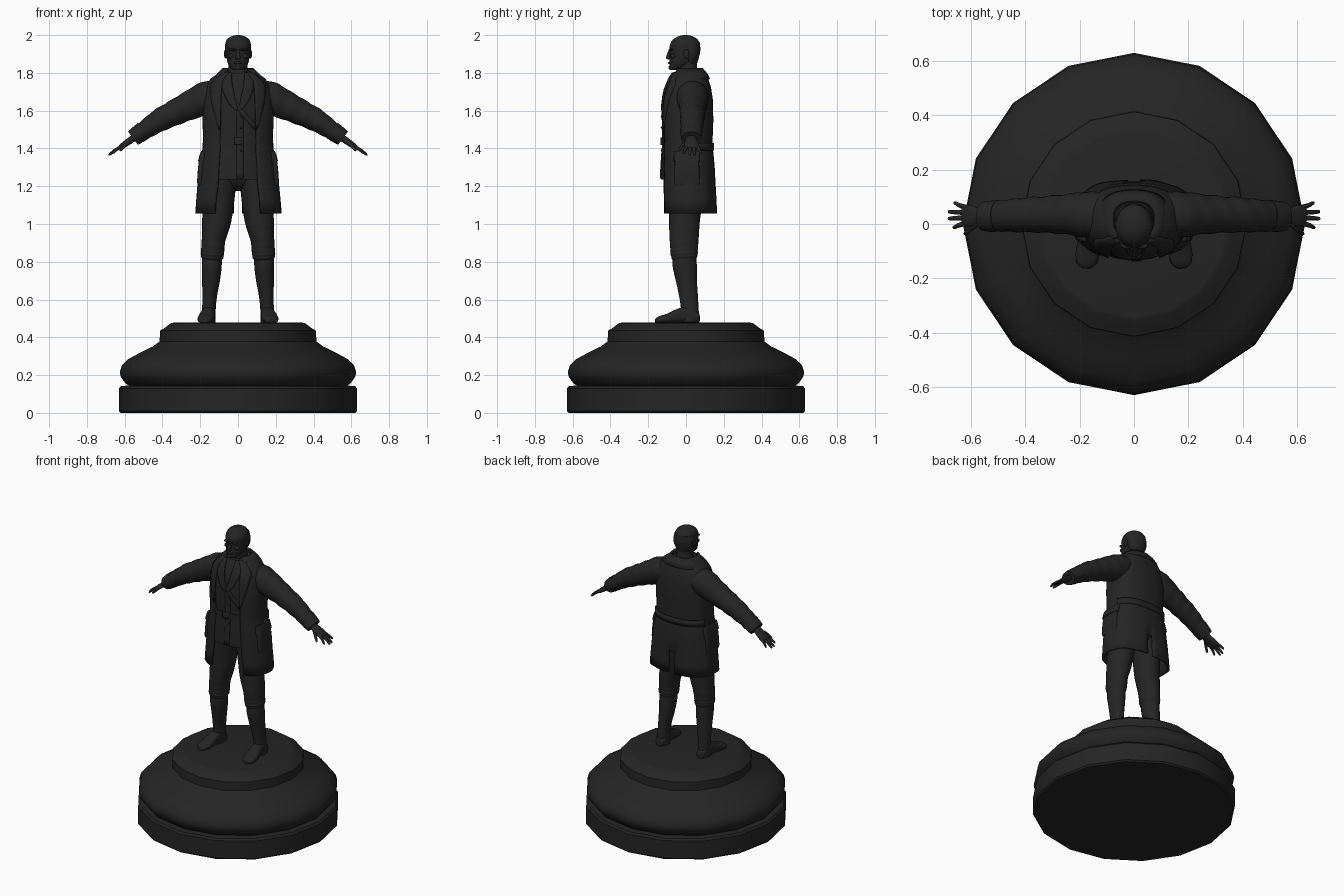
import bpy, bmesh, math
from mathutils import Vector

N = 2.5  # roundness of the body cross-sections
mat = bpy.data.materials.new("dark_bronze")
mat.diffuse_color = (0.018, 0.018, 0.018, 1)


def make(name, verts, faces, mirror=False, thick=0, angle=40):
    me = bpy.data.meshes.new(name)
    me.from_pydata([tuple(v) for v in verts], [], faces)
    bm = bmesh.new()
    bm.from_mesh(me)
    bmesh.ops.recalc_face_normals(bm, faces=bm.faces)
    bm.to_mesh(me)
    bm.free()
    me.materials.append(mat)
    ob = bpy.data.objects.new(name, me)
    bpy.context.collection.objects.link(ob)
    bpy.ops.object.select_all(action='DESELECT')
    ob.select_set(True)
    bpy.context.view_layer.objects.active = ob
    bpy.ops.object.shade_smooth_by_angle(angle=math.radians(angle))
    if thick:
        m = ob.modifiers.new("thickness", 'SOLIDIFY')
        m.thickness, m.offset = thick, 0
    if mirror:
        ob.modifiers.new("mirror", 'MIRROR')
    return ob


def spline(rows, sub):
    """Catmull-Rom through rows of numbers"""
    out = []
    for i in range(len(rows) - 1):
        p = [rows[max(i - 1, 0)], rows[i], rows[i + 1], rows[min(i + 2, len(rows) - 1)]]
        for k in range(sub):
            t = k / sub
            out.append(tuple(0.5 * (2 * b + (c - a) * t + (2 * a - 5 * b + 4 * c - d) * t * t
                             + (3 * b - a - 3 * c + d) * t ** 3) for a, b, c, d in zip(*p)))
    return out + [tuple(rows[-1])]


def power(v, n):
    return math.copysign(abs(v) ** (2 / n), v)


def loft(name, rows, mirror=True, seg=24, sub=3, ref=(0, 1, 0), n=2.0, wrinkle=None):
    """Closed tube through (x, y, z, half-width, half-depth) rows"""
    rows = spline(rows, sub)
    v, f, ref = [], [], Vector(ref)
    for i, (x, y, z, ru, rv) in enumerate(rows):
        a, b = rows[max(i - 1, 0)], rows[min(i + 1, len(rows) - 1)]
        u = ref.cross(Vector(b[:3]) - Vector(a[:3])).normalized()
        for k in range(seg):
            t = 2 * math.pi * k / seg
            w = 1 + (wrinkle(i / (len(rows) - 1), t) if wrinkle else 0)
            v.append(Vector((x, y, z)) + u * ru * w * power(math.cos(t), n) + ref * rv * w * power(math.sin(t), n))
    for i in range(len(rows) - 1):
        for k in range(seg):
            j = (k + 1) % seg
            f.append((i * seg + k, i * seg + j, (i + 1) * seg + j, (i + 1) * seg + k))
    f += [tuple(range(seg)), tuple(range(len(v) - seg, len(v)))]
    return make(name, v, f, mirror)


def body(name, rows, grow=0, **kw):
    """Closed loft from (z, half-width, front y, back y) rows"""
    return loft(name, [(0, (a + b) / 2, z, rx + grow, (b - a) / 2 + grow) for z, rx, a, b in rows],
                mirror=False, seg=40, **kw)


def section(rows, z):
    z = min(max(z, rows[0][0]), rows[-1][0])
    for a, b in zip(rows, rows[1:]):
        if z <= b[0]:
            t = (z - a[0]) / (b[0] - a[0])
            return [p + (q - p) * t for p, q in zip(a, b)]


def panel(name, rows, pairs, off=0.008, mirror=False, thick=0.01, sub=3):
    """Flat cloth piece between two (x, z) edges, laid on the front of a body"""
    v, f, w = [], [], 5
    pts = spline([a + b for a, b in pairs], sub)
    for x0, z0, x1, z1 in pts:
        for k in range(w):
            x, z = x0 + (x1 - x0) * k / (w - 1), z0 + (z1 - z0) * k / (w - 1)
            _, rx, a, b = section(rows, z)[:4]
            q = min(abs(x) / rx, 0.97)
            v.append((x, (a + b) / 2 - (b - a) / 2 * (1 - q ** N) ** (1 / N) - off, z))
    for i in range(len(pts) - 1):
        for k in range(w - 1):
            f.append((i * w + k, i * w + k + 1, (i + 1) * w + k + 1, (i + 1) * w + k))
    return make(name, v, f, mirror, thick)


def shell(name, rows, start=None, grow=0, slit=0, thick=0.014, cols=49):
    """Open cloth wrap; the front gap is the fifth number of each row"""
    v, f = [], []
    for z, rx, a, b, gap in rows:
        t0 = start or math.asin((gap / rx) ** (N / 2))
        for k in range(cols + 1):
            t = t0 + (2 * math.pi - 2 * t0) * k / cols
            fold = 1 + 0.012 * math.sin(9 * t) * max(0, (1.4 - z) / 0.34)
            v.append(((rx + grow) * fold * power(math.sin(t), N),
                      (a + b) / 2 - ((b - a) / 2 + grow) * fold * power(math.cos(t), N), z))
    for i in range(len(rows) - 1):
        for k in range(cols):
            if k == cols // 2 and rows[i + 1][0] < slit:
                continue
            j = i * (cols + 1) + k
            f.append((j, j + 1, j + cols + 2, j + cols + 1))
    return make(name, v, f, thick=thick)


def blob(name, loc, size, mirror=True):
    x, y, z = loc
    rows = [(x, y, z + size[2] * math.sin(a), size[0] * math.cos(a), size[1] * math.cos(a))
            for a in [math.radians(d) for d in range(-85, 86, 17)]]
    return loft(name, rows, mirror, seg=14, sub=1)


def turned(name, prof, sides=16):
    v = [(r * math.sin(2 * math.pi * k / sides), r * math.cos(2 * math.pi * k / sides), z)
         for r, z in prof for k in range(sides)]
    f = [(i * sides + k, i * sides + (k + 1) % sides, (i + 1) * sides + (k + 1) % sides, (i + 1) * sides + k)
         for i in range(len(prof) - 1) for k in range(sides)]
    f += [tuple(range(sides)), tuple(range(len(v) - sides, len(v)))]
    return make(name, v, f, angle=35)


# Pedestal
turned("plinth_foot", [(.62, 0), (.63, .01), (.63, .13), (.62, .142), (.57, .145)])
turned("plinth_body", [(.57, .14), (.595, .155), (.62, .19), (.626, .215), (.615, .25), (.58, .285), (.52, .318),
                       (.45, .352), (.415, .378), (.413, .435), (.395, .445), (.355, .475), (.34, .478)])

# Legs, boots and feet
loft("trouser_leg", [(.085, 0, 1.27, .08, .1), (.1, 0, 1.14, .082, .092), (.113, -.008, 1.02, .077, .082),
                     (.129, -.01, .92, .063, .077), (.134, -.01, .86, .061, .073), (.136, -.01, .83, .06, .07),
                     (.138, -.008, .80, .048, .058)], sub=7,
     wrinkle=lambda s, t: .03 * max(0, s - .4) / .6 * math.sin(60 * s + 2 * math.sin(t)))
loft("boot_shaft", [(.138, -.008, .815, .053, .062), (.139, -.006, .77, .052, .064), (.143, .002, .70, .047, .056),
                    (.15, .013, .62, .039, .05), (.154, .02, .55, .036, .047), (.158, .02, .48, .038, .05)],
     wrinkle=lambda s, t: .025 * max(0, s - .5) * math.sin(45 * s + 2 * math.cos(t)))
loft("boot_foot", [(.155, .072, .50, .022, .022), (.155, .06, .505, .032, .03), (.157, .01, .52, .036, .044),
                   (.163, -.05, .512, .039, .037), (.17, -.10, .50, .044, .025), (.176, -.145, .493, .036, .018),
                   (.178, -.163, .488, .014, .01)], ref=(0, 0, 1), n=2.4)
blob("seat_of_trousers", (0, .01, 1.26), (.145, .1, .085), False)

# Inner jacket with belt, strap and lapels
jacket = [(1.235, .15, -.133, .11), (1.34, .148, -.128, .11), (1.43, .14, -.12, .105), (1.5, .145, -.122, .11),
          (1.62, .155, -.122, .11), (1.7, .15, -.112, .11), (1.76, .11, -.09, .1), (1.8, .07, -.07, .08)]
body("jacket", jacket, n=N)
body("belt", [(1.42,) + jacket[2][1:], (1.455,) + jacket[2][1:]], .006, sub=1, n=N)
panel("buckle", jacket, [((-.022, 1.457), (.022, 1.457)), ((-.022, 1.418), (.022, 1.418))], .009)
panel("cross_strap", jacket, [((-.085, 1.71), (-.06, 1.72)), ((0, 1.6), (.02, 1.615)), ((.095, 1.49), (.11, 1.51))], .004)
panel("jacket_lapel", jacket, [((.035, 1.8), (.062, 1.8)), ((.03, 1.74), (.085, 1.73)), ((.012, 1.65), (.05, 1.64)),
                               ((0, 1.6), (.008, 1.6))], .006, True)
panel("jacket_placket", jacket, [((-.008, 1.6), (.028, 1.6)), ((-.008, 1.24), (.028, 1.24))], .001, sub=8)
for i, z in enumerate((1.57, 1.51, 1.39, 1.32)):
    blob(f"button_{i}", (.016, -.128, z), (.006, .006, .006), False)

# Long open coat
coat = [(1.055, .222, -.122, .157, .12), (1.13, .216, -.122, .154, .115), (1.2, .21, -.121, .15, .105),
        (1.3, .198, -.121, .145, .1), (1.38, .185, -.121, .138, .095), (1.41, .178, -.12, .132, .095),
        (1.45, .178, -.12, .134, .095), (1.55, .181, -.121, .138, .095), (1.66, .178, -.115, .135, .1),
        (1.72, .165, -.1, .126, .095), (1.765, .14, -.08, .112, .08), (1.79, .105, -.066, .1, .06),
        (1.805, .075, -.058, .085, .045)]
shell("coat", coat, slit=1.25)
half_belt = section(coat, 1.41)[1:]
shell("coat_back_belt", [(1.39, *half_belt), (1.43, *half_belt)], start=.6 * math.pi, grow=.012, thick=.01)
panel("coat_lapel", coat, [((.048, 1.8), (.08, 1.8)), ((.075, 1.765), (.128, 1.755)), ((.085, 1.73), (.145, 1.715)),
                           ((.09, 1.64), (.135, 1.63)), ((.093, 1.5), (.1, 1.5))], .01, True)
shell("coat_collar", [(1.765, .125, -.075, .115, .085), (1.79, .1, -.065, .104, .07), (1.82, .072, -.05, .078, .05)],
      grow=.006)
# Hip pockets
loft("pocket", [(.196, .005, 1.21, .012, .06), (.2, .005, 1.22, .017, .067), (.19, .005, 1.34, .017, .064),
                (.184, .005, 1.36, .014, .062)], n=5, sub=2)
loft("pocket_flap", [(.19, .005, 1.33, .022, .07), (.186, .005, 1.355, .02, .07), (.181, .005, 1.385, .014, .068)], n=5, sub=2)

# Sleeves and cuffs
loft("sleeve", [(.09, .033, 1.695, .07, .08), (.165, .034, 1.668, .087, .085), (.25, .036, 1.63, .077, .074),
                (.33, .035, 1.592, .068, .067), (.41, .033, 1.552, .061, .063), (.48, .03, 1.507, .051, .058),
                (.535, .028, 1.468, .043, .053), (.55, .028, 1.458, .041, .05)], sub=6,
     wrinkle=lambda s, t: .03 * math.sin(math.pi * s) * math.sin(48 * s + 2.5 * math.sin(t)))
loft("cuff", [(.5, .03, 1.494, .05, .058), (.53, .028, 1.473, .048, .057), (.556, .028, 1.454, .043, .053)], sub=2)

# Hands
loft("palm", [(.535, .028, 1.466, .02, .026), (.57, .028, 1.443, .018, .03), (.6, .03, 1.422, .016, .039),
              (.625, .032, 1.405, .012, .038), (.632, .032, 1.4, .006, .032)], n=2.5)
for i, (y0, y1, x1, z1) in enumerate([(.004, -.012, .667, 1.372), (.023, .02, .685, 1.364),
                                      (.042, .045, .684, 1.364), (.06, .077, .664, 1.374)]):
    loft(f"finger_{i}", [(.612, y0, 1.413, .009, .01), ((.62 + x1) / 2, (y0 + y1) / 2, (1.41 + z1) / 2 + .003, .008, .009),
                         (x1 - .006, y1, z1 + .005, .006, .007), (x1, y1, z1, .002, .003)], seg=10)
loft("thumb", [(.57, .01, 1.44, .012, .014), (.595, -.015, 1.42, .01, .01), (.618, -.032, 1.395, .008, .008),
               (.626, -.036, 1.387, .003, .003)], seg=10)

# Neck and head
loft("neck", [(0, .015, 1.77, .062, .06), (0, .008, 1.82, .052, .052), (0, .008, 1.87, .05, .05)], False)
head = [(1.814, .018, -.082, -.035), (1.822, .034, -.088, -.01), (1.84, .049, -.088, .025), (1.865, .058, -.088, .05),
        (1.895, .063, -.084, .066), (1.925, .066, -.087, .073), (1.95, .066, -.085, .071), (1.973, .058, -.07, .06),
        (1.989, .04, -.048, .04), (1.997, .012, -.02, .012)]
body("head", head, n=2.2)
body("hair_cap", [(1.955, .067, -.083, .073), (1.975, .059, -.07, .062), (1.99, .042, -.048, .043),
                  (1.998, .02, -.026, .02), (2.0, .006, -.01, .006)], .001)
body("hair_back", [(1.85, .045, -.01, .058), (1.88, .062, -.01, .067), (1.92, .068, -.02, .075),
                   (1.96, .066, -.06, .072)], .001)
loft("nose", [(0, -.083, 1.925, .007, .008), (0, -.09, 1.9, .01, .01), (0, -.094, 1.88, .014, .012),
              (0, -.09, 1.871, .01, .007)], False, seg=12)
blob("brow", (.027, -.078, 1.923), (.024, .014, .007))
blob("cheekbone", (.036, -.066, 1.888), (.018, .016, .014))
blob("lips", (0, -.087, 1.853), (.022, .008, .007), False)
blob("chin", (0, -.079, 1.828), (.022, .014, .013), False)
blob("ear", (.067, .002, 1.9), (.007, .015, .024))
